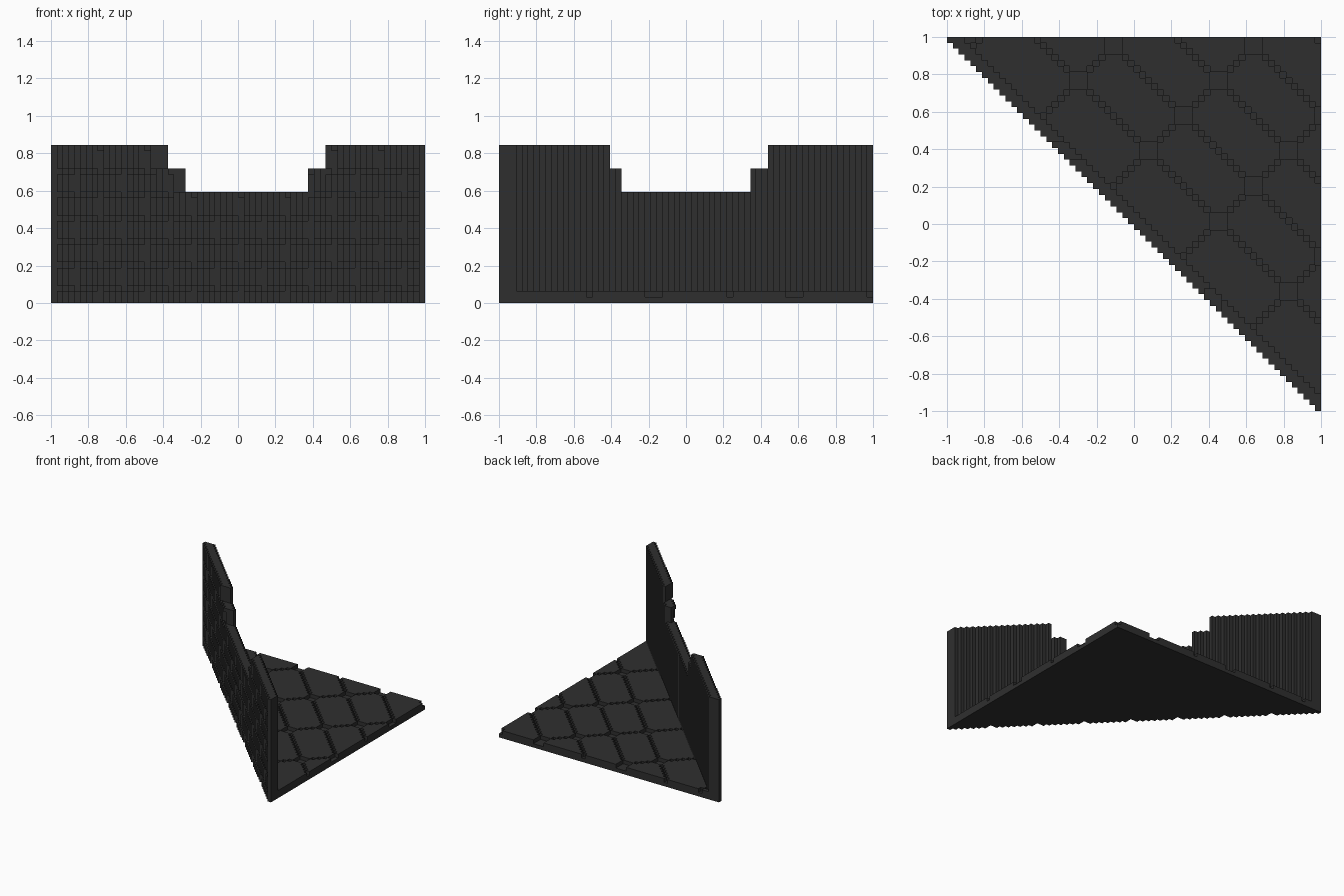
import bpy
import bmesh
from mathutils import Vector

old = bpy.data.objects.get("Cube")
if old:
    bpy.data.objects.remove(old, do_unlink=True)

N = 64            # grid cells along the longest side
CELL = 2 / N

# Single dark material
mat = bpy.data.materials.new("charcoal")
mat.use_nodes = True
colour = (0.028, 0.028, 0.028, 1)
mat.diffuse_color = colour
bsdf = mat.node_tree.nodes["Principled BSDF"]
bsdf.inputs["Base Color"].default_value = colour
bsdf.inputs["Roughness"].default_value = 0.9

# Two spanning directions for each axis, ordered so the normal points outward
SIDES = [(Vector((1, 0, 0)), Vector((0, 1, 0)), Vector((0, 0, 1))),
         (Vector((0, 1, 0)), Vector((0, 0, 1)), Vector((1, 0, 0))),
         (Vector((0, 0, 1)), Vector((1, 0, 0)), Vector((0, 1, 0)))]


def build_blocks(name, cells):
    """Make a shell of the exposed faces of a set of grid cells."""
    bm = bmesh.new()
    corners = {}

    def corner(p):
        key = tuple(round(c) for c in p)
        if key not in corners:
            x, y, z = key
            corners[key] = bm.verts.new((x * CELL - 1, y * CELL - 1, z * CELL))
        return corners[key]

    for cell in cells:
        base = Vector(cell)
        for n, u, v in SIDES:
            for sign in (1, -1):
                if tuple(round(c) for c in base + n * sign) in cells:
                    continue
                o = base + n if sign == 1 else base
                quad = [o, o + u, o + u + v, o + v]
                bm.faces.new([corner(p) for p in quad[::sign]])
    mesh = bpy.data.meshes.new(name)
    bm.to_mesh(mesh)
    bm.free()
    mesh.materials.append(mat)
    obj = bpy.data.objects.new(name, mesh)
    bpy.context.collection.objects.link(obj)
    return obj


def stepped(k, low, high):
    """Wall height in cells, dropping in two steps between the given limits."""
    if low[1] <= k < high[0]:
        return 19
    if low[0] <= k < high[1]:
        return 23
    return 27


def is_mortar(i, z):
    """Running-bond joints on the outer skin of the wall."""
    if i in (0, N - 1) or z == 26:
        return False
    course = (z + 1) // 4
    return z % 4 == 2 or i % 8 == (4 if course % 2 else 0)


# Diagonal wall, three staggered layers thick, with a stepped gap
wall = set()
for i in range(N):
    for s in (63, 64, 65):
        j = s - i
        if not 0 <= j < N:
            continue
        height = min(stepped(i, (20, 23), (44, 47)),
                     stepped(j, (19, 21), (43, 46)))
        for z in range(height):
            if s == 63 and z < height - 1 and is_mortar(i, z):
                continue
            wall.add((i, j, z))
build_blocks("brick_wall", wall)


def is_node(i, j):
    """Centre of a crossing between two floor grooves."""
    return (i + j) % 12 == 6 and (i - j) % 24 == 14 and i + j > 66


def is_groove(i, j):
    if (i - j) % 24 == 14 or ((i + j) % 12 == 6 and i + j > 66):
        return True
    return any(is_node(i + a, j + b) for a in (-1, 0, 1) for b in (-1, 0, 1))


# Triangular floor slab with sunken diagonal grooves between the tiles
floor = set()
for i in range(N):
    for j in range(N):
        if i + j >= 66:
            floor.add((i, j, 0))
            if not is_groove(i, j):
                floor.add((i, j, 1))
build_blocks("tiled_floor", floor)
